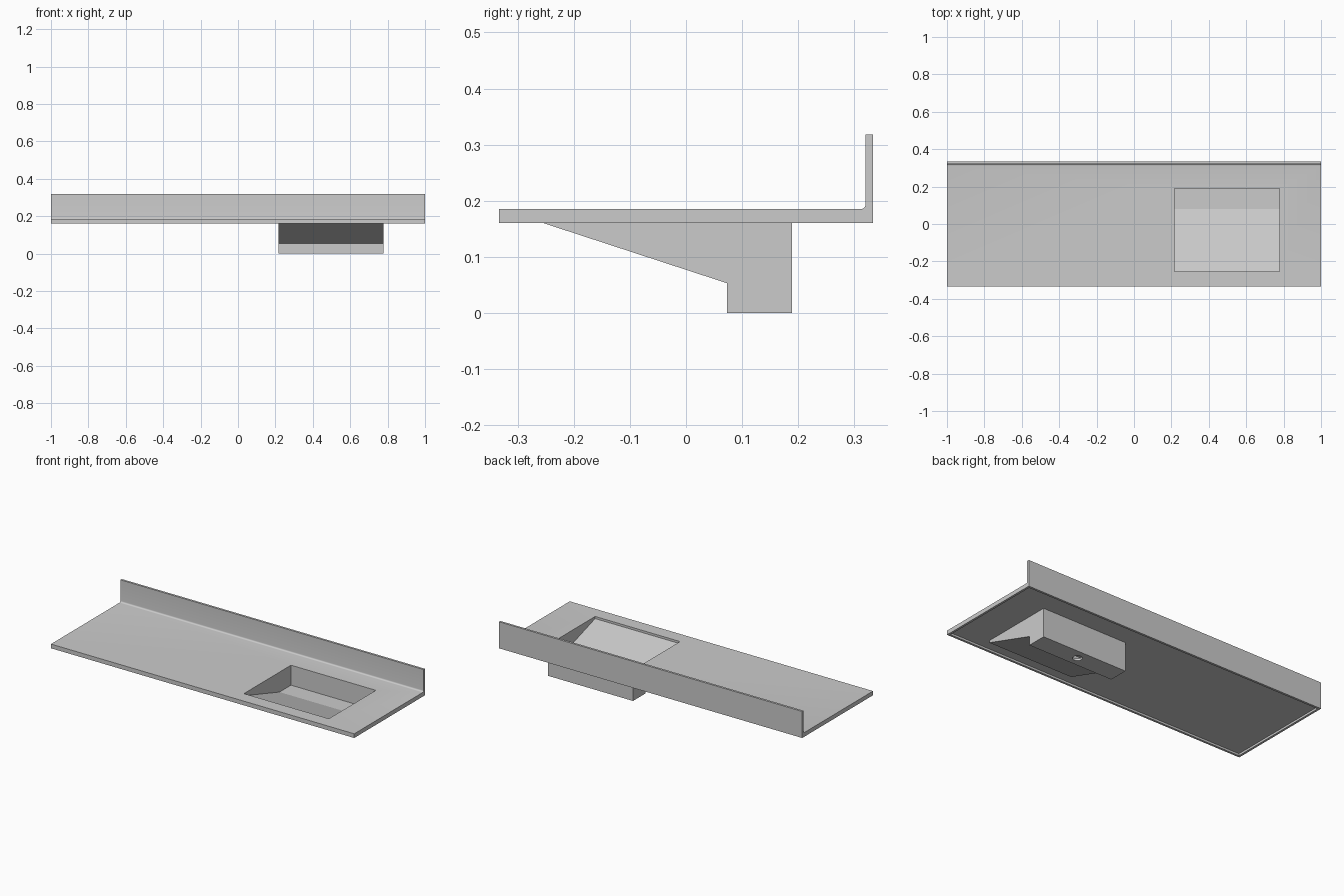
import bpy, bmesh, math

if "Cube" in bpy.data.objects:
    bpy.data.objects.remove(bpy.data.objects["Cube"])

X0, X1 = 0.217, 0.777        # basin sides
YF, YB = -0.254, 0.189       # basin front and back
TOP, BOT, T = 0.185, 0.16, 0.013


def finish(name, bm):
    bmesh.ops.remove_doubles(bm, verts=bm.verts, dist=1e-5)
    bmesh.ops.recalc_face_normals(bm, faces=bm.faces)
    me = bpy.data.meshes.new(name)
    bm.to_mesh(me)
    bm.free()
    ob = bpy.data.objects.new(name, me)
    bpy.context.collection.objects.link(ob)
    return ob


def sheet(bm, profile, x0, x1, closed=False, caps=False):
    """Sweep a (y, z) profile along x."""
    a = [bm.verts.new((x0, y, z)) for y, z in profile]
    b = [bm.verts.new((x1, y, z)) for y, z in profile]
    n = len(profile)
    for i in range(n if closed else n - 1):
        j = (i + 1) % n
        bm.faces.new((a[i], a[j], b[j], b[i]))
    if caps:
        bm.faces.new(a)
        bm.faces.new(b)


def prism(name, profile, x0, x1):
    bm = bmesh.new()
    sheet(bm, profile, x0, x1, closed=True, caps=True)
    return finish(name, bm)


def box(name, x0, x1, y0, y1, z0, z1):
    return prism(name, [(y0, z0), (y1, z0), (y1, z1), (y0, z1)], x0, x1)


def cut(ob, cutter):
    cutter.hide_render = True
    m = ob.modifiers.new("cut", 'BOOLEAN')
    m.operation, m.solver, m.object = 'DIFFERENCE', 'EXACT', cutter
    bpy.context.view_layer.objects.active = ob
    bpy.ops.object.modifier_apply(modifier=m.name)
    bpy.data.objects.remove(cutter)


# Countertop with coved backsplash
H, S, R = 0.3335, 0.3205, 0.009
cove = [(S - R + R * math.sin(t), TOP + R - R * math.cos(t))
        for t in [i * math.pi / 12 for i in range(7)]]
counter = prism("countertop", [(-H, BOT), (H, BOT), (H, 0.318), (S, 0.318)]
                + cove[::-1] + [(-H, TOP)], -1, 1)
# Hollow underside behind a thin lip, and the basin opening
cut(counter, box("recess_cutter", -1 + T, 1 - T, -H + T, H - T, 0.1, TOP - T))
cut(counter, box("opening_cutter", X0, X1, YF, YB, 0.1, 0.25))
bpy.ops.object.select_all(action='DESELECT')
counter.select_set(True)
bpy.context.view_layer.objects.active = counter
bpy.ops.object.shade_smooth_by_angle(angle=math.radians(30))

# Basin shell: sloped underside, trough walls and both ends
bm = bmesh.new()
YT = 0.073
outer = [(YF, TOP), (YF, BOT), (YT, 0.053), (YT, 0), (YB, 0), (YB, TOP)]
sheet(bm, outer[:4], X0, X1)
sheet(bm, outer[4:], X0, X1)
for x in (X0, X1):
    bm.faces.new([bm.verts.new((x, y, z)) for y, z in outer])
# Trough bottom with a round drain hole
cx, cy, r, n = (X0 + X1) / 2, (YT + YB) / 2, 0.026, 24
rim = [bm.verts.new((x, y, 0)) for x, y in ((X0, YT), (X1, YT), (X1, YB), (X0, YB))]
hole, inner = [[bm.verts.new((cx + r * math.cos(i * math.tau / n),
                              cy + r * math.sin(i * math.tau / n), z))
                for i in range(n)] for z in (0, T)]
edges = [bm.edges.new((l[i], l[(i + 1) % len(l)])) for l in (rim, hole) for i in range(len(l))]
bmesh.ops.triangle_fill(bm, edges=edges, use_beauty=True, use_dissolve=False)
for i in range(n):
    j = (i + 1) % n
    bm.faces.new((hole[i], hole[j], inner[j], inner[i]))
finish("basin_shell", bm)

# Sloped basin floor and flat cover over the trough
bm = bmesh.new()
sheet(bm, [(YF, TOP - T), (0.081, 0.066), (YB, 0.066)], X0, X1)
finish("basin_floor", bm)
